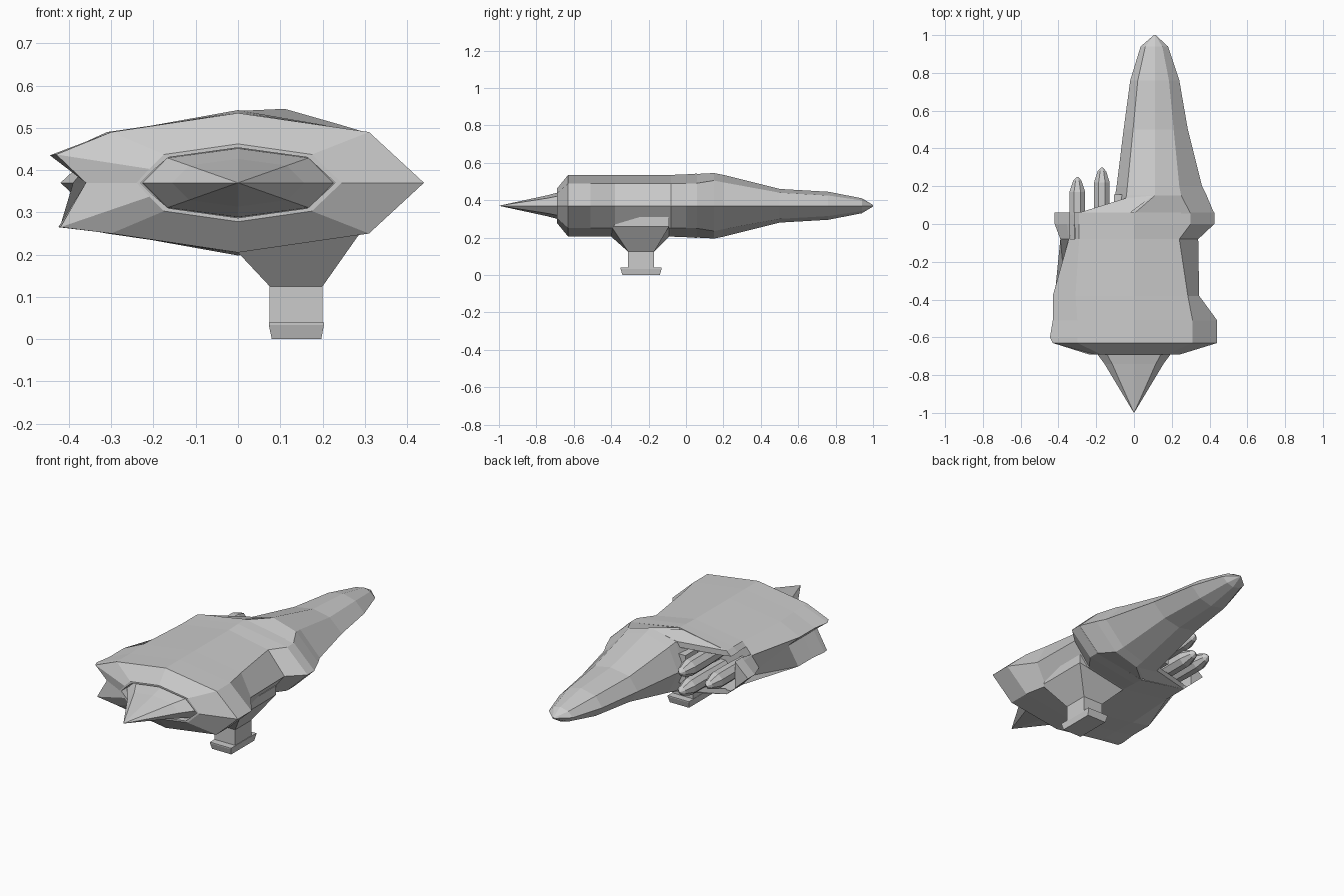
import bpy, bmesh, math

if "Cube" in bpy.data.objects:
    bpy.data.objects.remove(bpy.data.objects["Cube"])

ZC = 0.37  # height of the ship's centre line


def loft(name, rings):
    """Skin a list of equal-length vertex rings, closing both ends."""
    bm = bmesh.new()
    vs = [[bm.verts.new(p) for p in r] for r in rings]
    n = len(vs[0])
    for a, b in zip(vs, vs[1:]):
        for i in range(n):
            j = (i + 1) % n
            bm.faces.new((a[i], a[j], b[j], b[i]))
    bm.faces.new(vs[0])
    bm.faces.new(vs[-1][::-1])
    bmesh.ops.recalc_face_normals(bm, faces=bm.faces)
    me = bpy.data.meshes.new(name)
    bm.to_mesh(me)
    bm.free()
    ob = bpy.data.objects.new(name, me)
    bpy.context.collection.objects.link(ob)
    return ob


def hull_ring(y, h, s, tr, r, tl, lu, luz, lm, ll, llz):
    """Ten-point hull section; z values are offsets from the centre line."""
    pts = [(0, h), (tr, s), (r, 0), (tr, -s), (0, -h),
           (tl, -s), (ll, -llz), (lm, 0), (lu, luz), (tl, s)]
    return [(x, y, ZC + z) for x, z in pts]


def rect_ring(x0, x1, y0, y1, z):
    return [(x0, y0, z), (x1, y0, z), (x1, y1, z), (x0, y1, z)]


# Main hull, starting inside the recessed front opening
hull = loft("main_hull", [hull_ring(*p) for p in (
    (-.64, .083, .06, .165, .23, -.165, -.20, .03, -.23, -.20, .03),
    (-.69, .083, .06, .165, .23, -.165, -.20, .03, -.23, -.20, .03),
    (-.69, .092, .067, .175, .245, -.175, -.21, .033, -.24, -.21, .033),
    (-.63, .165, .12, .31, .44, -.30, -.43, .067, -.36, -.42, .105),
    (-.60, .165, .12, .31, .44, -.30, -.445, .065, -.36, -.425, .105),
    (-.51, .165, .12, .31, .44, -.30, -.43, .065, -.36, -.42, .10),
    (-.38, .165, .12, .285, .345, -.31, -.43, .065, -.36, -.42, .10),
    (-.08, .165, .12, .24, .34, -.29, -.345, .055, -.39, -.345, .055),
    (0, .168, .12, .30, .425, -.29, -.355, .06, -.42, -.355, .06),
    (.06, .172, .12, .30, .425, -.29, -.355, .06, -.42, -.355, .06))])

# Weapon bay cut into the left shoulder
cutter = loft("bay_cutter", [rect_ring(-.34, -.08, -.08, .2, z) for z in (.275, .465)])
cutter.hide_render = True
cutter.hide_set(True)
mod = hull.modifiers.new("bay", "BOOLEAN")
mod.object = cutter
mod.operation = "DIFFERENCE"
mod.solver = "EXACT"


# Long offset nose: y, ridge x, ridge height, shoulder height, left, left shoulder, right shoulder, right
def nose_ring(y, cx, h, s, l, tl, tr, r):
    pts = [(cx, h), (tr, s), (r, 0), (tr, -s), (cx, -h), (tl, -s), (l, 0), (tl, s)]
    return [(x, y, ZC + z) for x, z in pts]


loft("nose", [nose_ring(*p) for p in (
    (.055, .0, .170, .12, -.11, -.06, .30, .425),
    (.15, .11, .175, .135, -.10, -.04, .25, .385),
    (.20, .11, .165, .125, -.092, -.035, .24, .36),
    (.50, .11, .09, .07, -.055, -.005, .21, .285),
    (.76, .11, .075, .055, -.02, .02, .185, .24),
    (.94, .11, .04, .028, .035, .06, .15, .18),
    (1.0, .11, .004, .003, .105, .107, .113, .115))])

# Sloping lips above and below the weapon bay
for side, name in ((1, "bay_upper_lip"), (-1, "bay_lower_lip")):
    tri = ((-.29, .06, .12), (-.02, .06, .165), (.1, .15, .172), (-.04, .138, .135))
    loft(name, [[(x, y, ZC + side * (z - t)) for x, y, z in tri] for t in (0, .03)])
loft("bay_inner_frame", [rect_ring(-.105, -.04, .05, .155, z) for z in (.29, .45)])

# Missiles
for i, (mx, mz, tip) in enumerate(((-.17, .425, .30), (-.17, .32, .30), (-.30, .37, .25))):
    prof = ((-.08, .04), (tip - .20, .045), (tip - .08, .045), (tip - .02, .024), (tip, .003))
    loft("missile_%d" % (i + 1), [
        [(mx + r * math.cos(math.pi * (k + .5) / 4), y, mz + r * math.sin(math.pi * (k + .5) / 4))
         for k in range(8)] for y, r in prof])

# Pointed cone in the front opening
oct_pts = ((.23, 0), (.17, .06), (0, .083), (-.17, .06),
           (-.23, 0), (-.17, -.06), (0, -.083), (.17, -.06))
loft("front_cone", [[(x * s, y, ZC + z * s) for x, z in oct_pts]
                    for y, s in ((-.63, 1), (-.65, .97), (-.74, .68), (-.997, .01))])

# Support strut: flared root, column and foot
top = [(.0, -.40, .205), (.295, -.40, .26), (.295, -.09, .26), (.0, -.09, .205)]
loft("strut_root", [[(x, y, z + .05) for x, y, z in top], top,
                    rect_ring(.075, .20, -.31, -.17, .125)])
loft("strut_column", [rect_ring(.075, .20, -.31, -.17, z) for z in (.03, .125)])
loft("strut_foot", [rect_ring(.08, .197, -.34, -.14, 0),
                    rect_ring(.073, .203, -.35, -.13, .033),
                    rect_ring(.073, .203, -.35, -.13, .039)])
